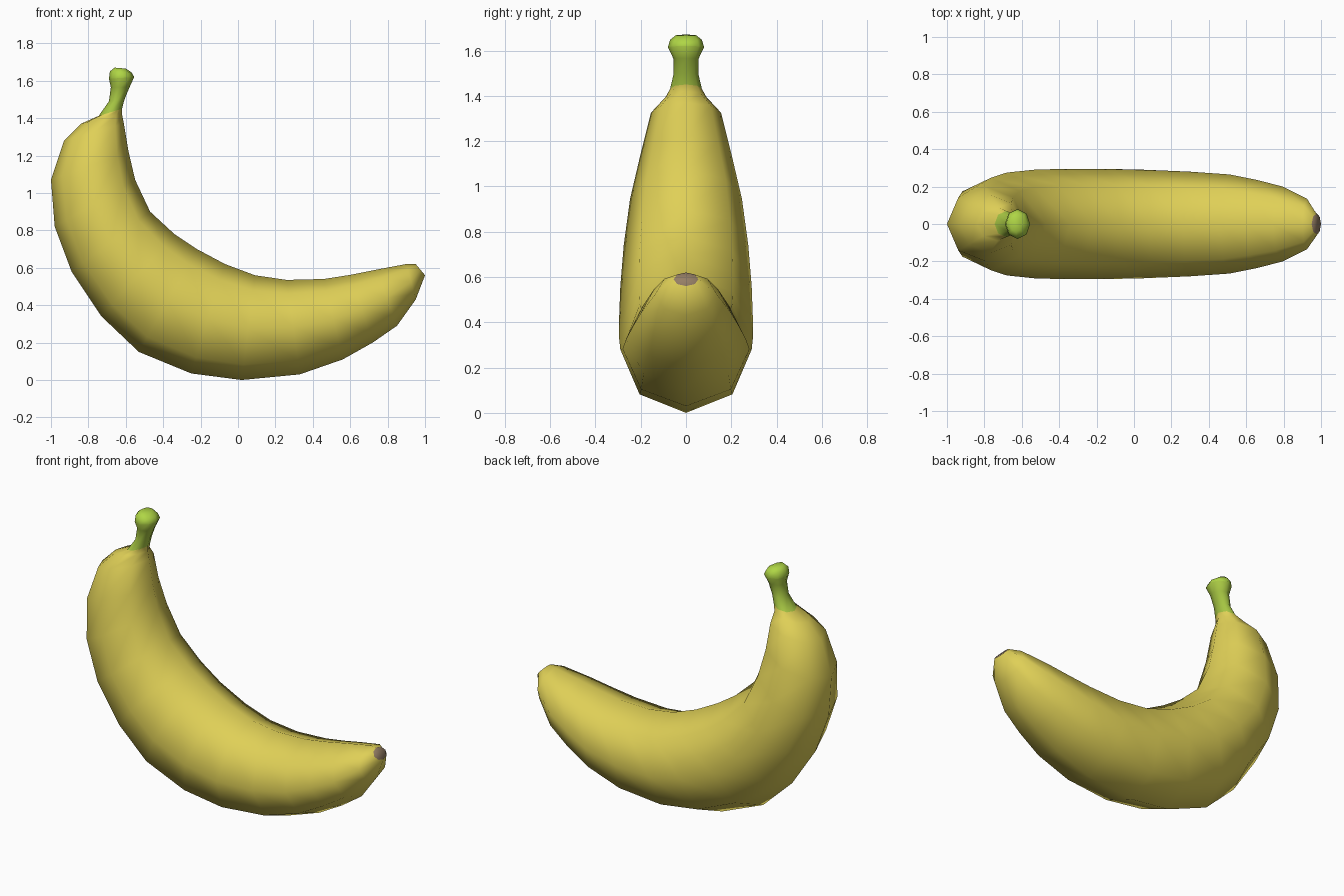
import bpy, bmesh, math
from mathutils import Vector

if "Cube" in bpy.data.objects:
    bpy.data.objects.remove(bpy.data.objects["Cube"])

SIDES = 8


def material(name, rgb):
    m = bpy.data.materials.new(name)
    m.diffuse_color = (*rgb, 1)
    m.use_nodes = True
    m.node_tree.nodes["Principled BSDF"].inputs["Base Color"].default_value = m.diffuse_color
    return m


# Cross-sections: outer edge x, z; inner edge x, z; half width in y
# Cut top and knob of the stem, then the neck
stem = [(-.66, 1.67, -.60, 1.665, .045),
        (-.685, 1.65, -.57, 1.645, .07),
        (-.69, 1.61, -.555, 1.62, .08),
        (-.68, 1.565, -.58, 1.565, .056),
        (-.69, 1.49, -.607, 1.50, .055)]
# Peel, from the shoulder round the bend to the tip
peel = [(-.745, 1.412, -.62, 1.45, .07),
        (-.84, 1.37, -.62, 1.42, .09),
        (-.93, 1.28, -.61, 1.37, .155),
        (-1.0, 1.07, -.585, 1.22, .20),
        (-.98, .82, -.55, 1.07, .247),
        (-.89, .58, -.47, .90, .275),
        (-.73, .34, -.34, .78, .29),
        (-.53, .15, -.22, .70, .295),
        (-.25, .035, -.07, .62, .295),
        (.02, .0, .09, .56, .29),
        (.33, .03, .26, .535, .28),
        (.56, .11, .46, .54, .265),
        (.72, .20, .60, .562, .235),
        (.85, .29, .74, .59, .20),
        (.95, .43, .90, .62, .135),
        (1.0, .56, .95, .62, .055)]
sections = stem + peel

bm = bmesh.new()
rings = []
for ox, oz, ix, iz, hw in sections:
    centre = Vector(((ox + ix) / 2, 0, (oz + iz) / 2))
    half = Vector(((ox - ix) / 2, 0, (oz - iz) / 2))
    ring = []
    for k in range(SIDES):
        a = math.tau * k / SIDES
        ring.append(bm.verts.new(centre + half * math.cos(a)
                                 + Vector((0, hw * math.sin(a), 0))))
    rings.append(ring)

# Skin: stem top, neck, then peel, coloured by section
for i in range(len(rings) - 1):
    for k in range(SIDES):
        n = (k + 1) % SIDES
        f = bm.faces.new((rings[i][k], rings[i][n],
                          rings[i + 1][n], rings[i + 1][k]))
        f.material_index = 1 if i < 2 else 2 if i < len(stem) else 0
top = bm.faces.new(rings[0])
top.material_index = 1
# Dry blossom end
tip = bm.faces.new(rings[-1])
tip.material_index = 3
bmesh.ops.recalc_face_normals(bm, faces=bm.faces[:])
for f in bm.faces:
    f.smooth = True

mesh = bpy.data.meshes.new("banana")
bm.to_mesh(mesh)
bm.free()
for m in (material("yellow peel", (.74, .63, .095)),
          material("bright green stem end", (.43, .67, .06)),
          material("green stem neck", (.38, .56, .055)),
          material("brown tip", (.30, .21, .13))):
    mesh.materials.append(m)
banana = bpy.data.objects.new("banana", mesh)
bpy.context.collection.objects.link(banana)
